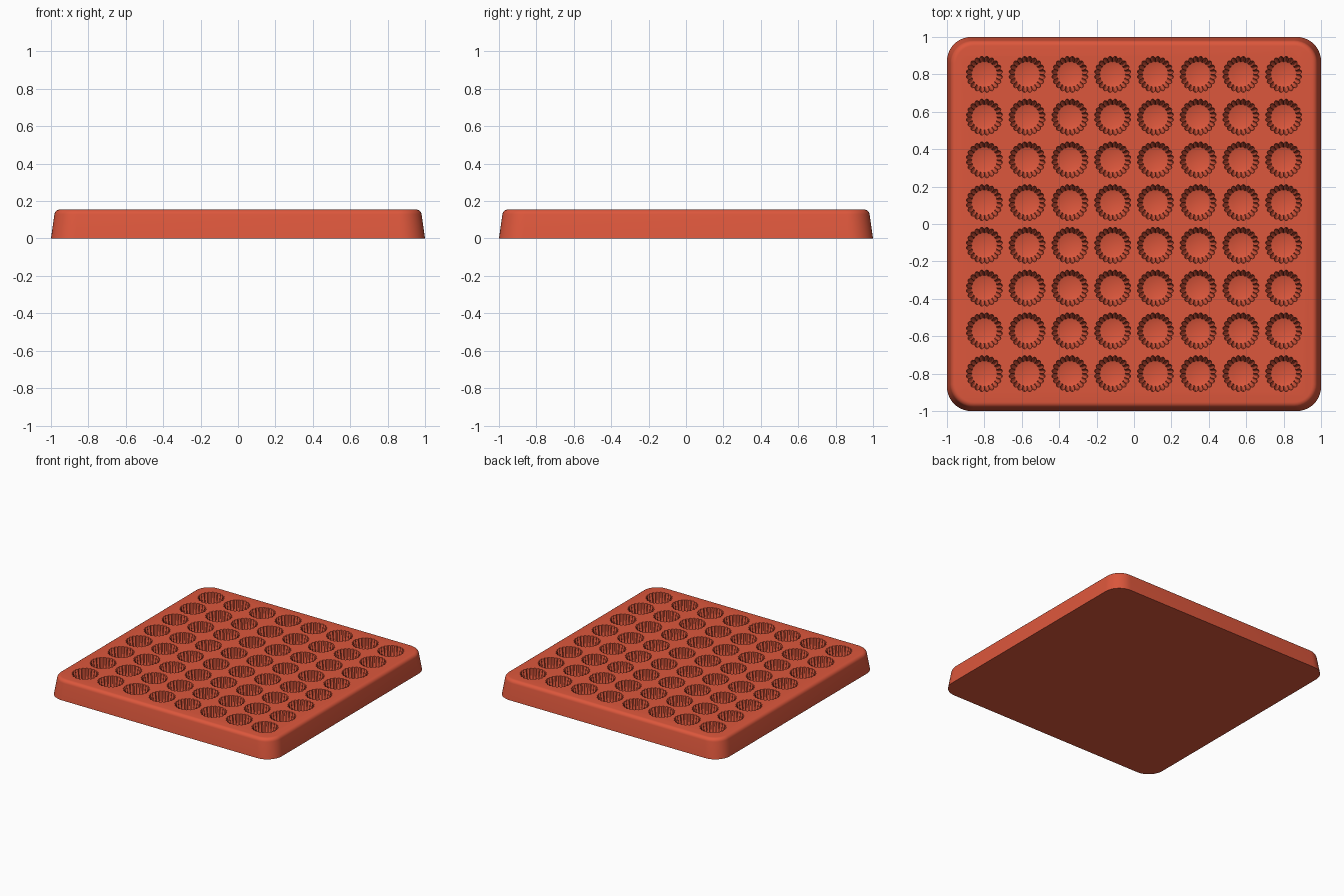
import bpy
import bmesh
from math import sin, cos, pi, radians

cube = bpy.data.objects.get("Cube")
if cube:
    bpy.data.objects.remove(cube, do_unlink=True)

HEIGHT = 0.155
PITCH = 1.6 / 7
LOBES, STEPS = 20, 6

red = bpy.data.materials.new("brick red silicone")
red.use_nodes = True
colour = (0.72, 0.095, 0.045, 1)
red.diffuse_color = colour
red.node_tree.nodes["Principled BSDF"].inputs["Base Color"].default_value = colour


def loft(bm, loops):
    """Join closed loops of points, bottom to top, and cap both ends."""
    rings = [[bm.verts.new(p) for p in loop] for loop in loops]
    n = len(rings[0])
    for low, high in zip(rings, rings[1:]):
        for i in range(n):
            j = (i + 1) % n
            bm.faces.new((low[i], low[j], high[j], high[i]))
    bm.faces.new(rings[0][::-1])
    bm.faces.new(rings[-1])


def make_object(name, bm):
    mesh = bpy.data.meshes.new(name)
    bmesh.ops.recalc_face_normals(bm, faces=bm.faces)
    bm.to_mesh(mesh)
    bm.free()
    mesh.materials.append(red)
    obj = bpy.data.objects.new(name, mesh)
    bpy.context.collection.objects.link(obj)
    return obj


def rounded_square(half, radius, z, steps=10):
    points = []
    for corner, (sx, sy) in enumerate(((1, 1), (-1, 1), (-1, -1), (1, -1))):
        for k in range(steps + 1):
            a = (corner + k / steps) * pi / 2
            points.append((sx * (half - radius) + radius * cos(a),
                           sy * (half - radius) + radius * sin(a), z))
    return points


def fluted_circle(cx, cy, radius, depth, z):
    count = LOBES * STEPS
    points = []
    for i in range(count):
        r = radius - depth * (1 - abs(sin(pi * i / STEPS)))
        a = 2 * pi * i / count
        points.append((cx + r * cos(a), cy + r * sin(a), z))
    return points


# Tray body: tapered sides and a rounded upper edge
bm = bmesh.new()
edge = 0.03
sections = [rounded_square(1.0, 0.13, 0)]
for k in range(7):
    a = radians(8) + (pi / 2 - radians(8)) * k / 6
    inset = edge * (1 - cos(a))
    sections.append(rounded_square(0.982 - inset, 0.125 - inset,
                                   HEIGHT - edge * (1 - sin(a))))
loft(bm, sections)
tray = make_object("mould_tray", bm)

# Fluted cups, eight by eight, narrowing to a round floor
cup_profile = [(0.064, 0.0, 0.025), (0.070, 0.003, 0.028), (0.075, 0.008, 0.036),
               (0.098, 0.012, HEIGHT), (0.104, 0.012, HEIGHT + 0.03)]
bm = bmesh.new()
for col in range(8):
    for row in range(8):
        x, y = (col - 3.5) * PITCH, (row - 3.5) * PITCH
        loft(bm, [fluted_circle(x, y, r, d, z) for r, d, z in cup_profile])
cutter = make_object("cup_cutter", bm)
cutter.hide_render = True

# Cut the cups out of the tray
cut = tray.modifiers.new("cups", 'BOOLEAN')
cut.operation = 'DIFFERENCE'
cut.solver = 'EXACT'
cut.object = cutter
bpy.ops.object.select_all(action='DESELECT')
bpy.context.view_layer.objects.active = tray
tray.select_set(True)
bpy.ops.object.modifier_apply(modifier=cut.name)
bpy.data.objects.remove(cutter, do_unlink=True)
bpy.ops.object.shade_smooth_by_angle(angle=radians(35))
